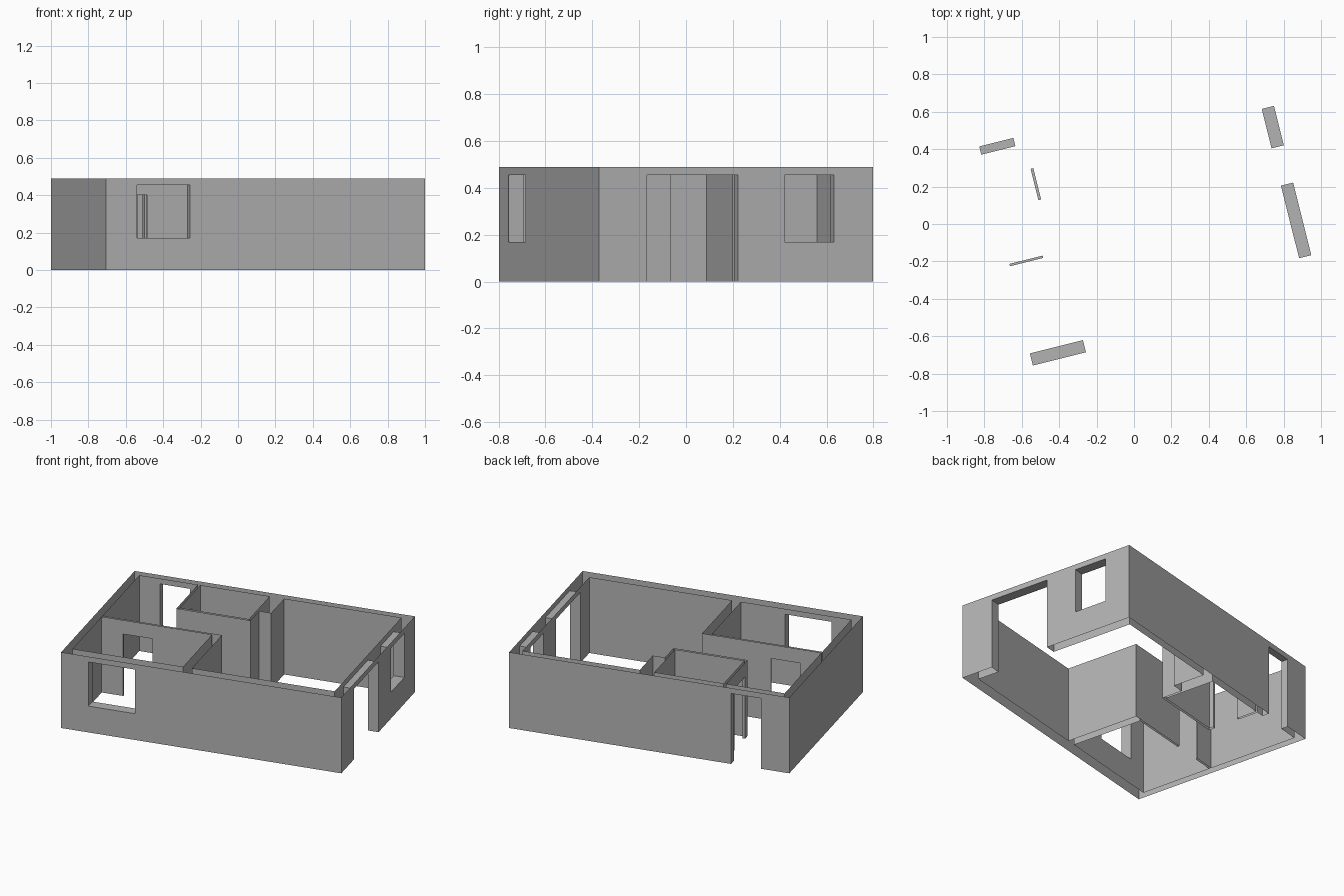
import bpy
import math
from mathutils import Matrix

cube = bpy.data.objects.get("Cube")
if cube:
    bpy.data.objects.remove(cube, do_unlink=True)

HEIGHT = 0.49
HEAD, INNER_HEAD, SILL = 0.455, 0.40, 0.17
TURN = Matrix.Rotation(math.radians(14.05), 4, 'Z')

# Plan lines of the wall faces, before the house is turned
LEFT, RIGHT, FRONT, BACK = -0.879, 0.879, -0.603, 0.603
IN_L, IN_R, IN_F, IN_B = -0.833, 0.812, -0.536, 0.558
HALL_F, BED_B = -0.045, -0.058        # partition behind the bedroom
BED_R, LIVING_L = -0.140, -0.084      # partition beside the bedroom
BATH_L, BATH_F, THIN = -0.465, 0.205, 0.015
PIER_F, PIER_R = 0.345, 0.076

wall_grey = bpy.data.materials.new("wall grey")
wall_grey.use_nodes = True
COLOR = (0.45, 0.45, 0.45, 1)
wall_grey.diffuse_color = COLOR
wall_grey.node_tree.nodes["Principled BSDF"].inputs["Base Color"].default_value = COLOR

# Openings: name, x range, y range, z range, axis the opening passes through
openings = [
    ("front_window", (-0.708, -0.416), (FRONT, IN_F), (SILL, HEAD), 1),
    ("side_doorway", (IN_R, RIGHT), (-0.392, 0.008), (0, HEAD), 0),
    ("side_window", (IN_R, RIGHT), (0.214, 0.431), (SILL, HEAD), 0),
    ("back_doorway", (-0.702, -0.514), (IN_B, BACK), (0, HEAD), 1),
    ("bedroom_doorway", (-0.698, -0.515), (BED_B, HALL_F), (0, INNER_HEAD), 1),
    ("bathroom_doorway", (BATH_L, BATH_L + THIN), (0.248, 0.420), (0, INNER_HEAD), 0),
]


def make_object(name, quads):
    verts = [p for q in quads for p in q]
    faces = [range(i, i + 4) for i in range(0, len(verts), 4)]
    mesh = bpy.data.meshes.new(name)
    mesh.from_pydata(verts, [], [list(f) for f in faces])
    mesh.transform(TURN)
    mesh.materials.append(wall_grey)
    obj = bpy.data.objects.new(name, mesh)
    bpy.context.collection.objects.link(obj)


def panel(a, b, low, high):
    return [(*a, low), (*b, low), (*b, high), (*a, high)]


def wall_faces(a, b):
    """Upright face from a to b, with every opening on its line left out."""
    across = 0 if abs(a[0] - b[0]) < 1e-6 else 1
    along = 1 - across
    sign = 1 if b[along] > a[along] else -1
    start, end = sorted((a[along], b[along]))
    holes = []
    for _, xs, ys, zs, axis in openings:
        span = (xs, ys)
        on_line = any(abs(s - a[across]) < 1e-6 for s in span[across])
        if axis == across and on_line and start < span[along][0] and span[along][1] < end:
            holes.append((*span[along], *zs))

    def piece(s, e, low, high):
        if sign < 0:
            s, e = e, s
        pts = [(a[0], t) if across == 0 else (t, a[1]) for t in (s, e)]
        return panel(*pts, low, high)

    quads = []
    for s, e, low, high in sorted(holes):
        quads.append(piece(start, s, 0, HEIGHT))
        quads.append(piece(s, e, high, HEIGHT))
        if low > 0:
            quads.append(piece(s, e, 0, low))
        start = e
    quads.append(piece(start, end, 0, HEIGHT))
    return quads


def wall_loop(name, points):
    quads = []
    for a, b in zip(points, points[1:] + points[:1]):
        quads += wall_faces(a, b)
    make_object(name, quads)


def rectangle(x0, x1, y0, y1):
    return [(x0, y0), (x1, y0), (x1, y1), (x0, y1)]


# Wall faces: open at top and bottom; rooms run the other way to face inward
wall_loop("outer_walls", rectangle(LEFT, RIGHT, FRONT, BACK))
wall_loop("bedroom_walls", rectangle(IN_L, BED_R, IN_F, BED_B)[::-1])
wall_loop("bathroom_walls",
          rectangle(BATH_L + THIN, -THIN, BATH_F + THIN, IN_B)[::-1])
living = [(IN_L, HALL_F), (LIVING_L, HALL_F), (LIVING_L, IN_F), (IN_R, IN_F),
          (IN_R, IN_B), (PIER_R, IN_B), (PIER_R, PIER_F), (0, PIER_F),
          (0, BATH_F), (BATH_L, BATH_F), (BATH_L, IN_B), (IN_L, IN_B)]
wall_loop("living_room_walls", living[::-1])

# Linings: jambs, head and, for windows, the sill
for name, (x0, x1), (y0, y1), (low, high), axis in openings:
    corners = rectangle(x0, x1, y0, y1)
    if axis == 0:
        jambs = [((x1, y0), (x0, y0)), ((x0, y1), (x1, y1))]
    else:
        jambs = [((x0, y0), (x0, y1)), ((x1, y1), (x1, y0))]
    quads = [panel(a, b, low, high) for a, b in jambs]
    quads.append([(*p, high) for p in corners[::-1]])
    if low > 0:
        quads.append([(*p, low) for p in corners])
    make_object(name + "_lining", quads)
